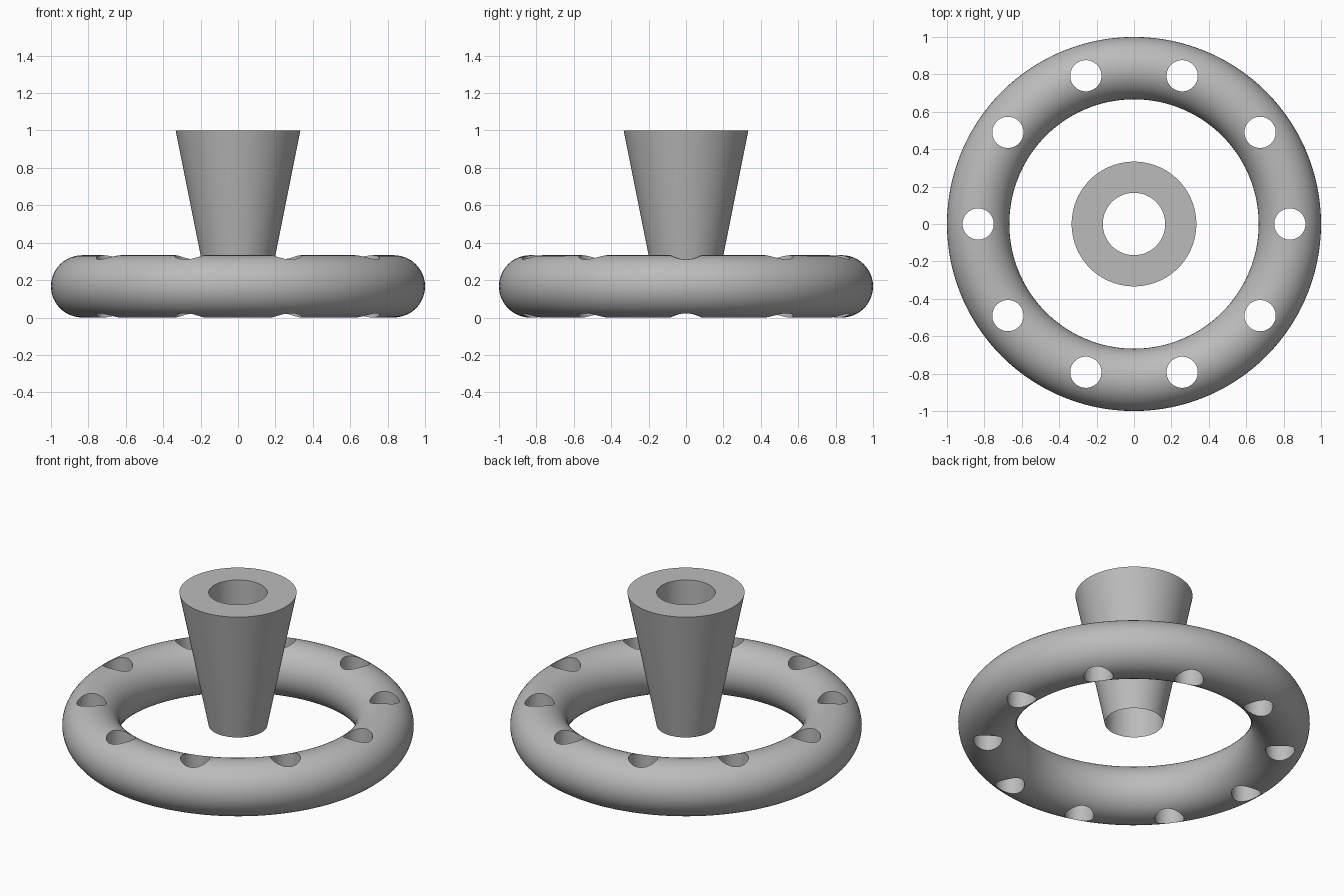
import bpy, bmesh, math

if "Cube" in bpy.data.objects:
    bpy.data.objects.remove(bpy.data.objects["Cube"])

R, r = 0.8333, 0.1667      # ring radius and tube radius
HOLES, HOLE_R = 10, 0.0835

grey = bpy.data.materials.new("plain_grey")
grey.diffuse_color = (0.5, 0.5, 0.5, 1)
grey.use_nodes = True
grey.node_tree.nodes["Principled BSDF"].inputs["Base Color"].default_value = grey.diffuse_color


def smooth(ob):
    bpy.ops.object.select_all(action='DESELECT')
    ob.select_set(True)
    bpy.context.view_layer.objects.active = ob
    bpy.ops.object.shade_smooth_by_angle(angle=math.radians(35))


# Ring: a round tube lying flat
bpy.ops.mesh.primitive_torus_add(major_radius=R, minor_radius=r, major_segments=120,
                                 minor_segments=48, location=(0, 0, r))
ring = bpy.context.object
ring.name = "ring"
ring.data.materials.append(grey)

# Cutter: ten upright cylinders spaced evenly round the ring
bm = bmesh.new()
for i in range(HOLES):
    a = 2 * math.pi * i / HOLES
    new = bmesh.ops.create_cone(bm, cap_ends=True, segments=48, radius1=HOLE_R,
                                radius2=HOLE_R, depth=1)
    bmesh.ops.translate(bm, verts=new["verts"], vec=(R * math.cos(a), R * math.sin(a), r))
mesh = bpy.data.meshes.new("hole_cutter")
bm.to_mesh(mesh)
bm.free()
mesh.materials.append(grey)
cutter = bpy.data.objects.new("hole_cutter", mesh)
bpy.context.collection.objects.link(cutter)

# Cut the holes through the ring
cut = ring.modifiers.new("holes", 'BOOLEAN')
cut.operation = 'DIFFERENCE'
cut.solver = 'EXACT'
cut.object = cutter
bpy.context.view_layer.objects.active = ring
bpy.ops.object.modifier_apply(modifier=cut.name)
bpy.data.objects.remove(cutter)
smooth(ring)

# Funnel: tapered outside, straight bore, meeting in a sharp rim at the bottom
profile = [(r, r), (2 * r, 1.0), (r, 1.0)]
N = 96
bm = bmesh.new()
loops = [[bm.verts.new((rad * math.cos(2 * math.pi * i / N),
                        rad * math.sin(2 * math.pi * i / N), z)) for i in range(N)]
         for rad, z in profile]
for k in range(3):
    lo, hi = loops[k], loops[(k + 1) % 3]
    for i in range(N):
        j = (i + 1) % N
        bm.faces.new((lo[i], lo[j], hi[j], hi[i]))
mesh = bpy.data.meshes.new("funnel")
bm.to_mesh(mesh)
bm.free()
mesh.materials.append(grey)
funnel = bpy.data.objects.new("funnel", mesh)
bpy.context.collection.objects.link(funnel)
# The two walls meet at a shallow angle, so mark the rims sharp by crease angle
smooth(funnel)
